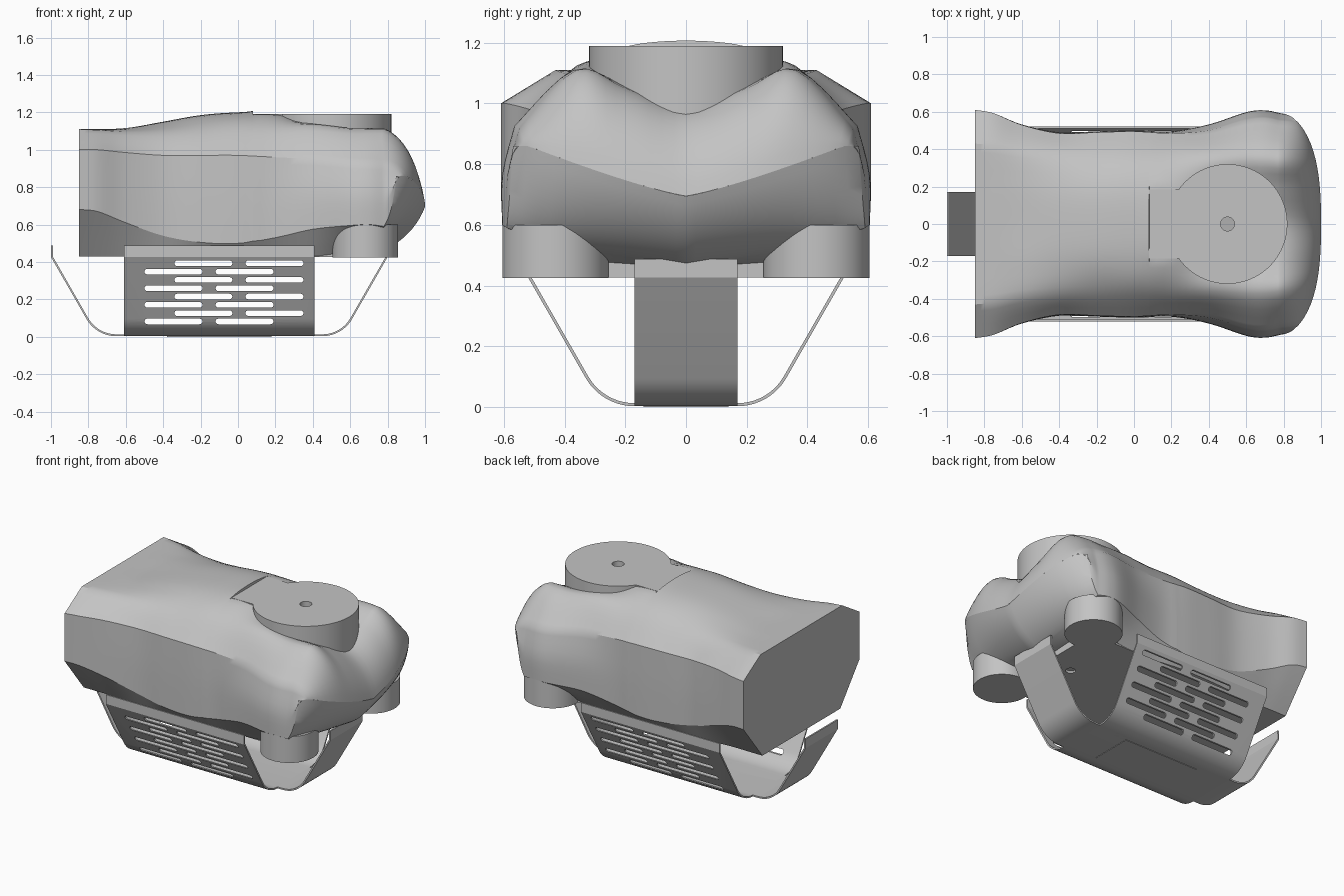
import bpy, bmesh, math
from mathutils import Vector

cube = bpy.data.objects.get("Cube")
if cube:
    bpy.data.objects.remove(cube)

grey = bpy.data.materials.new("plain_grey")
grey.use_nodes = True
grey.diffuse_color = (0.55, 0.55, 0.55, 1)
grey.node_tree.nodes["Principled BSDF"].inputs["Base Color"].default_value = (0.55, 0.55, 0.55, 1)


def make(name, bm):
    bmesh.ops.recalc_face_normals(bm, faces=bm.faces)
    mesh = bpy.data.meshes.new(name)
    bm.to_mesh(mesh)
    bm.free()
    mesh.materials.append(grey)
    obj = bpy.data.objects.new(name, mesh)
    bpy.context.collection.objects.link(obj)
    return obj


def activate(obj):
    bpy.ops.object.select_all(action='DESELECT')
    obj.select_set(True)
    bpy.context.view_layer.objects.active = obj


def smooth(obj, degrees=28):
    activate(obj)
    bpy.ops.object.shade_smooth_by_angle(angle=math.radians(degrees))


def apply_modifiers(obj):
    activate(obj)
    for m in list(obj.modifiers):
        bpy.ops.object.modifier_apply(modifier=m.name)


def cut(obj, cutter):
    cutter.hide_render = True
    m = obj.modifiers.new("cut", 'BOOLEAN')
    m.object = cutter
    m.solver = 'EXACT'
    apply_modifiers(obj)
    bpy.data.objects.remove(cutter)


def prism(name, outline, low, high, axis='z'):
    """Extrude a flat outline along z, or along y for an x-z outline."""
    bm = bmesh.new()
    spot = (lambda p, h: (p[0], p[1], h)) if axis == 'z' else (lambda p, h: (p[0], h, p[1]))
    face = bm.faces.new([bm.verts.new(spot(p, low)) for p in outline])
    top = bmesh.ops.extrude_face_region(bm, geom=[face])["geom"]
    move = Vector(spot((0, 0), high - low))
    bmesh.ops.translate(bm, verts=[v for v in top if isinstance(v, bmesh.types.BMVert)], vec=move)
    return make(name, bm)


def circle(x, y, r, n=64):
    return [(x + r * math.cos(math.tau * i / n), y + r * math.sin(math.tau * i / n)) for i in range(n)]


def rect(x0, x1, half):
    return [(x0, -half), (x1, -half), (x1, half), (x0, half)]


def spline(pts, steps):
    """Catmull-Rom curve through points of any dimension."""
    out = []
    for i in range(len(pts) - 1):
        a, b, c, d = (pts[max(0, min(len(pts) - 1, i + k))] for k in (-1, 0, 1, 2))
        for s in range(steps):
            t = s / steps
            out.append([q + 0.5 * t * (r - p + t * (2*p - 5*q + 4*r - s4 + t * (3*(q - r) + s4 - p)))
                        for p, q, r, s4 in zip(a, b, c, d)])
    return out + [list(pts[-1])]


def straight(pts, steps):
    out = []
    for a, b in zip(pts, pts[1:]):
        out += [[p + (q - p) * s / steps for p, q in zip(a, b)] for s in range(steps)]
    return out + [list(pts[-1])]


# Body stations: x, ridge z, inner z, shoulder y z, upper edge y z,
# flank y, lower edge z, underside y z, underside middle z
stations = [
    (-.85, 1.11, 1.11, .43, 1.11, .61, 1.0, .61, .68, .41, .43, .43),
    (-.75, 1.11, 1.11, .42, 1.105, .592, 1.0, .592, .67, .41, .43, .43),
    (-.6, 1.115, 1.115, .39, 1.095, .53, .985, .532, .61, .41, .43, .43),
    (-.4, 1.15, 1.14, .37, 1.09, .485, .97, .49, .54, .43, .43, .43),
    (-.2, 1.185, 1.17, .36, 1.10, .49, .97, .495, .505, .44, .43, .43),
    (0, 1.2, 1.185, .35, 1.12, .495, .97, .5, .5, .44, .43, .43),
    (.2, 1.2, 1.185, .36, 1.11, .485, .96, .495, .53, .42, .43, .43),
    (.4, 1.13, 1.13, .36, 1.125, .50, .95, .53, .575, .42, .43, .43),
    (.6, 1.05, 1.07, .37, 1.11, .555, .93, .595, .595, .43, .46, .46),
    (.7, 1.0, 1.06, .37, 1.11, .565, .925, .605, .6, .48, .5, .46),
    (.78, .98, 1.05, .36, 1.11, .55, .92, .59, .59, .45, .54, .465),
]


def half_section(s):
    x, zc, z1, ys, zs, w3, zk, w, zl, wb, zb, zm = s
    top = [(0, zc), (.2, z1), (ys, zs), (w3, zk)]
    # mirrored start point keeps the ridge smooth
    curved = spline([(-.2, z1)] + top, 5)[5:]
    flat = straight(top, 5)
    mix = max(0, min(1, (x + .85) / .4))
    upper = [[f + (c - f) * mix for f, c in zip(p, q)] for p, q in zip(flat, curved)]
    side = spline([(w3, zk), (w, (zk + zl) / 2), (w, zl)], 4)
    under = straight([(w, zl), (wb, zb)], 3)
    floor = straight([(wb, zb), (0, zm)], 14)
    return upper[:-1] + side[:-1] + under[:-1] + floor


def ring_from(half):
    return half + [(x, -y, z) for x, y, z in half[-2:0:-1]]


def crease(y):
    y *= .96
    x = .78 + .22 * math.sqrt(max(0, 1 - (y / .59) ** 2.6))
    return x, y, .695 + .165 * min(1, y / .52) ** 1.2


rings = []
lofted = spline(stations, 5)
ridge_end = [a + (b - a) * .4 for a, b in zip(stations[5], stations[6])]
ridge_end[:3] = [.08, 1.207, 1.187]
lofted = [s for s in lofted if abs(s[0] - .08) > .005] + [ridge_end, [.082] + ridge_end[1:]]
lofted.sort(key=lambda s: s[0])
for s in lofted:
    half = [(s[0], y, min(z, 1.188) if s[0] > .081 and y < .19 else z) for y, z in half_section(s)]
    rings.append(ring_from(half))

# Nose: the last section rounds over onto a V-shaped crease
last = half_section(stations[-1])
for k in range(1, 11):
    t = k / 10
    half = []
    for i, (y, z) in enumerate(last):
        cx, cy, cz = crease(y)
        blend = .3 if i < 20 else .5
        fx = math.sin(t * math.pi / 2) * (1 - blend) + t * blend
        fz = (1 - math.cos(t * math.pi / 2)) * (1 - blend) + t * blend
        half.append((.78 + (cx - .78) * fx, y + (cy - y) * fz, z + (cz - z) * fz))
    rings.append(ring_from(half))

bm = bmesh.new()
grid = [[bm.verts.new(p) for p in ring] for ring in rings]
for a, b in zip(grid, grid[1:]):
    for i in range(len(a)):
        j = (i + 1) % len(a)
        bm.faces.new((a[i], a[j], b[j], b[i]))
bm.faces.new(grid[0])
smooth(make("body_shell", bm))

# Turret disc with a centre hole, and the flat tab behind it
disc = prism("top_disc", circle(.5, 0, .32, 96), .8, 1.19)
cut(disc, prism("disc_hole_cutter", circle(.5, 0, .037, 32), .7, 1.3))
smooth(disc)
prism("top_tab", rect(.08, .35, .185), 1.0, 1.19)

# Base slab with a hole, and two rounded feet under the nose
slab = prism("base_slab", rect(.35, .68, .42), .427, .52)
cut(slab, prism("slab_hole_cutter", circle(.5, 0, .03, 32), .4, .6))
for side, name in ((1, "left_foot"), (-1, "right_foot")):
    smooth(prism(name, circle(.68, side * .43, .175), .425, .6))


# Bent sheet-metal straps forming the cradle
def strap(name, flat, flange, low, high, place):
    arc = [(flat + .18 * math.sin(a), .18 - .18 * math.cos(a))
           for a in (math.radians(60 * i / 10) for i in range(11))]
    half = arc + [(flange, .42), (flange, .48)]
    path = [(-u, z) for u, z in reversed(half)] + half
    bm = bmesh.new()
    rows = [[bm.verts.new(place(u, v, z + .008)) for v in (low, high)] for u, z in path]
    for a, b in zip(rows, rows[1:]):
        bm.faces.new((a[0], a[1], b[1], b[0]))
    obj = make(name, bm)
    m = obj.modifiers.new("thickness", 'SOLIDIFY')
    m.thickness = .01
    m.offset = 0
    apply_modifiers(obj)
    return obj


end_strap = strap("end_strap", .55, .895, -.17, .17, lambda u, v, z: (u - .1, v, z))
side_strap = strap("side_strap", .17, .515, -.61, .41, lambda u, v, z: (v, u, z))

# Staggered vent slots through both sides
for row in range(8):
    z = .082 + row * .0444
    shift = .16 * (row % 2)
    for start in (-.5, -.12):
        x0, x1, r = start + shift + .015, start + shift + .295, .015
        ends = [(x1, -90), (x0, 90)]
        outline = [(x + r * math.cos(math.radians(a + 22.5 * i)), z + r * math.sin(math.radians(a + 22.5 * i)))
                   for x, a in ends for i in range(9)]
        cut(side_strap, prism("slot_cutter", outline, -.7, .7, 'y'))
smooth(side_strap)
smooth(end_strap)

# Access panel on the underside
prism("floor_panel", rect(-.38, .18, .14), 0, .005)
